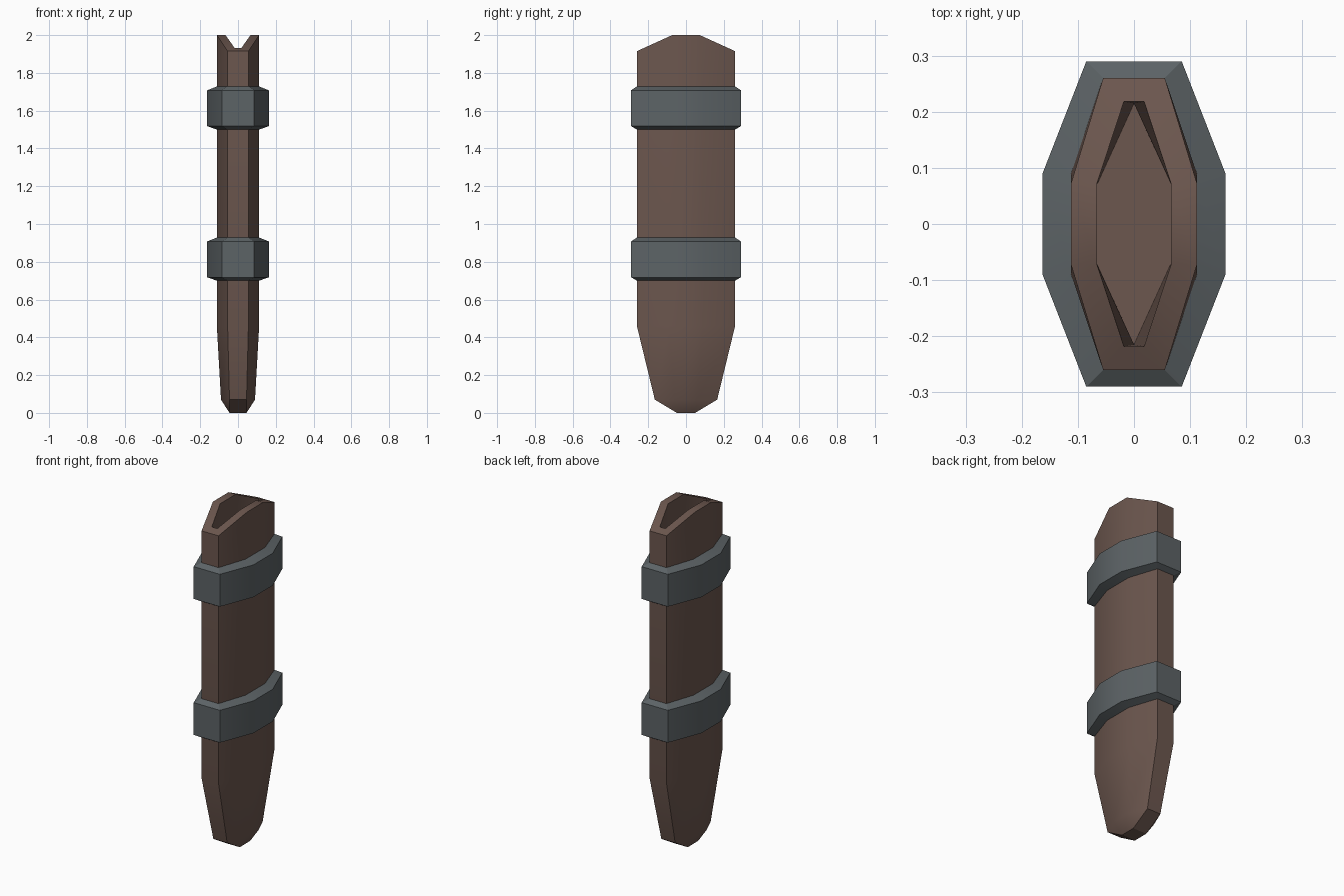
import bpy, bmesh, math

if "Cube" in bpy.data.objects:
    bpy.data.objects.remove(bpy.data.objects["Cube"])


def material(name, color):
    m = bpy.data.materials.new(name)
    m.diffuse_color = (*color, 1)
    m.use_nodes = True
    m.node_tree.nodes["Principled BSDF"].inputs["Base Color"].default_value = m.diffuse_color
    return m


def octagon(hx, cy, cx, hy, z_side, z_end=None):
    """Long octagon: side corners (hx, cy) at z_side, end corners (cx, hy) at z_end."""
    z_end = z_side if z_end is None else z_end
    a, b = (hx, cy, z_side), (cx, hy, z_end)
    quarter = [((1, 1), (a, b)), ((-1, 1), (b, a)), ((-1, -1), (a, b)), ((1, -1), (b, a))]
    return [(sx * x, sy * y, z) for (sx, sy), pts in quarter for x, y, z in pts]


def loft(name, rings, mat, caps):
    bm = bmesh.new()
    loops = [[bm.verts.new(p) for p in r] for r in rings]
    for lo, hi in zip(loops, loops[1:]):
        for i in range(8):
            j = (i + 1) % 8
            bm.faces.new((lo[i], lo[j], hi[j], hi[i]))
    if caps:
        bm.faces.new(loops[0][::-1])
        bm.faces.new(loops[-1])
    # merge collapsed corners at the tip and cavity floor
    bmesh.ops.remove_doubles(bm, verts=bm.verts[:], dist=1e-5)
    bmesh.ops.recalc_face_normals(bm, faces=bm.faces[:])
    me = bpy.data.meshes.new(name)
    bm.to_mesh(me)
    bm.free()
    me.materials.append(mat)
    ob = bpy.data.objects.new(name, me)
    bpy.context.collection.objects.link(ob)
    bpy.ops.object.select_all(action='DESELECT')
    bpy.context.view_layer.objects.active = ob
    ob.select_set(True)
    bpy.ops.object.shade_smooth_by_angle(angle=math.radians(30))
    return ob


leather = material("leather", (0.15, 0.095, 0.077))
metal = material("metal", (0.108, 0.125, 0.133))

# Sheath: tip, tapered end, straight body, peaked rim, then down into the cavity
BODY = (0.112, 0.09, 0.055, 0.26)
loft("sheath_body", [
    octagon(0.045, 0.048, 0.045, 0.048, 0.0),
    octagon(0.09, 0.06, 0.045, 0.165, 0.07),
    octagon(*BODY, 0.46),
    octagon(*BODY, 1.73),
    octagon(0.112, 0.073, 0.055, 0.26, 2.0, 1.915),
    octagon(0.066, 0.072, 0.018, 0.218, 2.0, 1.932),
    octagon(0.066, 0.070, 0.0, 0.215, 1.6),
], leather, True)

# Two chamfered metal bands
BAND = (0.163, 0.09, 0.085, 0.29)
for name, z in (("lower_band", 0.70), ("upper_band", 1.50)):
    loft(name, [
        octagon(*BODY, z),
        octagon(*BAND, z + 0.018),
        octagon(*BAND, z + 0.208),
        octagon(*BODY, z + 0.228),
    ], metal, False)
